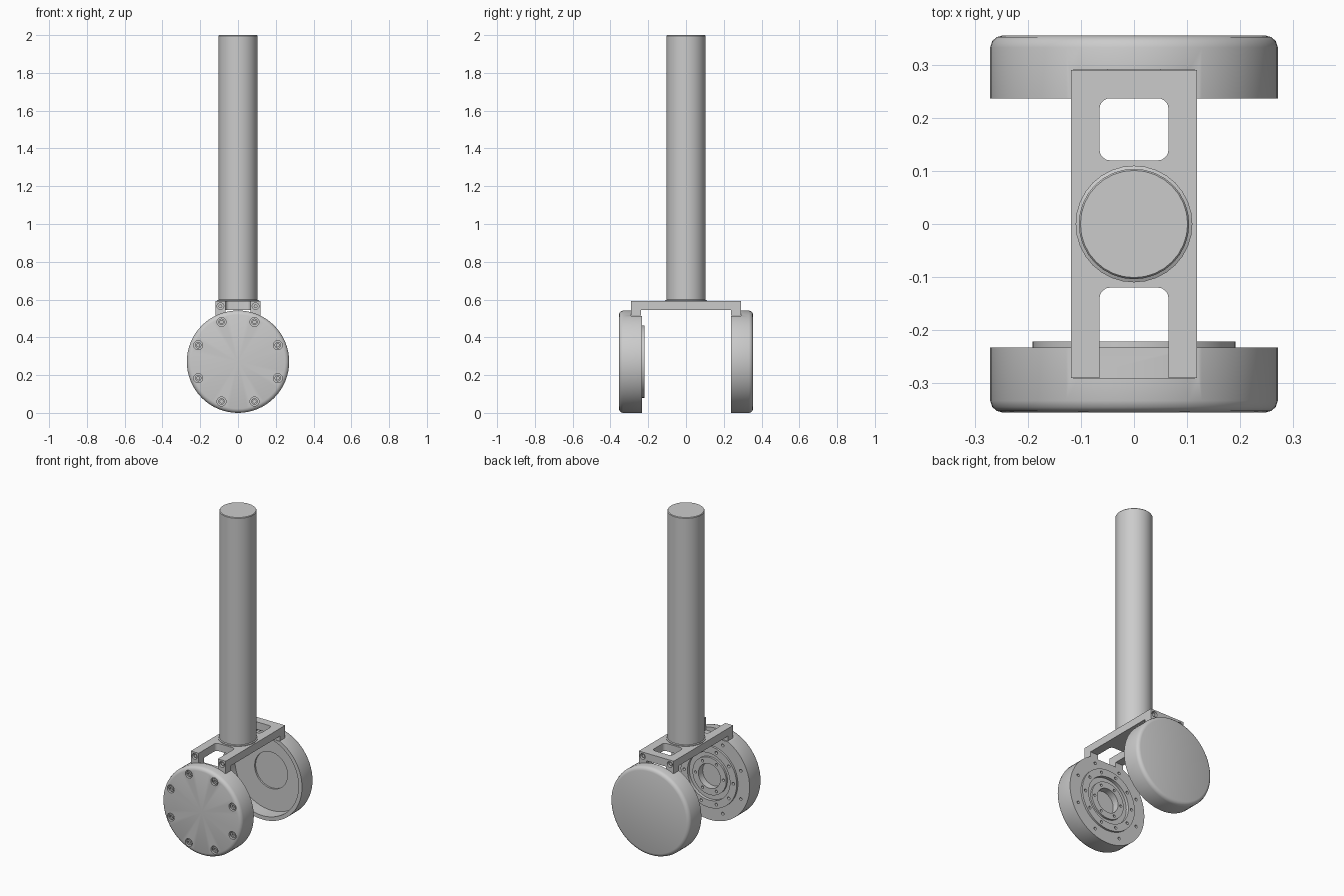
import bpy, bmesh, math
from mathutils import Matrix, Vector

if "Cube" in bpy.data.objects:
    bpy.data.objects.remove(bpy.data.objects["Cube"])

ZC, R = 0.271, 0.271          # wheel centre height and radius


def make(name, bm):
    bmesh.ops.remove_doubles(bm, verts=bm.verts, dist=1e-5)
    bmesh.ops.recalc_face_normals(bm, faces=bm.faces)
    me = bpy.data.meshes.new(name)
    bm.to_mesh(me)
    bm.free()
    ob = bpy.data.objects.new(name, me)
    bpy.context.collection.objects.link(ob)
    return ob


def activate(ob):
    bpy.ops.object.select_all(action='DESELECT')
    ob.select_set(True)
    bpy.context.view_layer.objects.active = ob


def smooth(ob):
    activate(ob)
    bpy.ops.object.shade_smooth_by_angle(angle=math.radians(35))


def lathe(name, profile, axis, centre, steps):
    # profile is (radius, position along axis)
    bm = bmesh.new()
    vs = [bm.verts.new(Vector((r, a, 0)) if axis == 'Y' else Vector((r, 0, a))) for r, a in profile]
    es = [bm.edges.new(p) for p in zip(vs, vs[1:])]
    bmesh.ops.spin(bm, geom=vs + es, cent=(0, 0, 0), angle=2 * math.pi, steps=steps,
                   axis=(0, 1, 0) if axis == 'Y' else (0, 0, 1))
    bmesh.ops.translate(bm, verts=bm.verts, vec=centre)
    return make(name, bm)


def pins(name, spots, r, y0, y1, seg=16):
    # row of cylinders along y at the given (x, z) spots
    bm = bmesh.new()
    for x, z in spots:
        m = Matrix.Translation((x, (y0 + y1) / 2, z)) @ Matrix.Rotation(math.pi / 2, 4, 'X')
        bmesh.ops.create_cone(bm, cap_ends=True, segments=seg, radius1=r, radius2=r,
                              depth=abs(y1 - y0), matrix=m)
    return make(name, bm)


def box(name, lo, hi, round_z=0):
    bm = bmesh.new()
    bmesh.ops.create_cube(bm, size=1)
    for v in bm.verts:
        v.co = [l + (c + 0.5) * (h - l) for c, l, h in zip(v.co, lo, hi)]
    if round_z:
        up = [e for e in bm.edges if abs(e.verts[0].co.z - e.verts[1].co.z) > 1e-4]
        bmesh.ops.bevel(bm, geom=up, offset=round_z, segments=5, profile=0.5, affect='EDGES')
    return make(name, bm)


def cut(ob, *cutters):
    activate(ob)
    for c in cutters:
        c.hide_render = True
        m = ob.modifiers.new("cut", 'BOOLEAN')
        m.operation, m.solver, m.object = 'DIFFERENCE', 'EXACT', c
        bpy.ops.object.modifier_apply(modifier=m.name)
        bpy.data.objects.remove(c)


def ring(n, r, start=0.0):
    return [(r * math.cos(start + 2 * math.pi * i / n), ZC + r * math.sin(start + 2 * math.pi * i / n))
            for i in range(n)]


# column with a thin foot collar
smooth(lathe("column", [(0, 0.55), (0.11, 0.55), (0.11, 0.596), (0.104, 0.599), (0.104, 1.996),
                        (0.101, 2.0), (0, 2.0)], 'Z', (0, 0, 0), 32))

# bracket: bridge profile extruded across x, then pierced
bm = bmesh.new()
side = [(-0.29, 0.515), (-0.29, 0.592), (0.29, 0.592), (0.29, 0.515),
        (0.237, 0.515), (0.237, 0.545), (-0.237, 0.545), (-0.237, 0.515)]
face = bm.faces.new([bm.verts.new((-0.119, y, z)) for y, z in side])
ext = bmesh.ops.extrude_face_region(bm, geom=[face])
bmesh.ops.translate(bm, vec=(0.238, 0, 0), verts=[v for v in ext['geom'] if isinstance(v, bmesh.types.BMVert)])
bracket = make("bracket", bm)
lugs = [(s * 0.093, 0.565) for s in (-1, 1)]
cut(bracket,
    box("front_slot", (-0.065, -0.36, 0.4), (0.065, -0.12, 0.7), 0.02),
    box("back_window", (-0.065, 0.12, 0.4), (0.065, 0.237, 0.7), 0.02),
    box("back_leg_gap", (-0.065, 0.2, 0.4), (0.065, 0.4, 0.545)),
    pins("front_lug_holes", lugs, 0.018, -0.31, -0.272),
    pins("back_lug_holes", lugs, 0.018, 0.272, 0.31))
smooth(bracket)
for tag, s in (("front", -1), ("back", 1)):
    smooth(pins(tag + "_lug_bolts", lugs, 0.010, s * 0.262, s * 0.283, 12))

# front wheel with raised inner hub
front = lathe("front_wheel", [(0, -0.355), (R - 0.022, -0.355), (R - 0.012, -0.352), (R - 0.004, -0.345),
                              (R, -0.333), (R, -0.233), (0.191, -0.233), (0.191, -0.221), (0.145, -0.221),
                              (0.145, -0.24), (0.115, -0.24), (0.115, -0.228), (0.075, -0.228),
                              (0.075, -0.27), (0, -0.27)], 'Y', (0, 0, ZC), 64)
rim = ring(8, 0.228, math.pi / 8)
cut(front,
    box("front_notch", (-0.125, -0.291, 0.513), (0.125, -0.1, 0.7)),
    pins("rim_holes", rim, 0.024, -0.38, -0.335, 20),
    pins("inner_rim_holes", rim, 0.009, -0.25, -0.2, 12),
    pins("flange_holes", ring(10, 0.168), 0.009, -0.24, -0.2, 12),
    pins("hub_holes", ring(6, 0.095), 0.008, -0.245, -0.2, 12))
smooth(front)

# socket bolts recessed in the outer face
bolts = pins("rim_bolts", rim, 0.017, -0.33, -0.350, 20)
cut(bolts, pins("bolt_sockets", rim, 0.009, -0.36, -0.340, 6))
smooth(bolts)

# back wheel: plain outside, hollow cup inside
back = lathe("back_wheel", [(0, 0.355), (R - 0.022, 0.355), (R - 0.012, 0.352), (R - 0.004, 0.345),
                            (R, 0.333), (R, 0.237), (0.247, 0.237), (0.247, 0.322), (0.112, 0.322),
                            (0.112, 0.332), (0, 0.332)], 'Y', (0, 0, ZC), 64)
cut(back, box("back_notch", (-0.125, 0.1, 0.513), (0.125, 0.291, 0.7)))
smooth(back)
